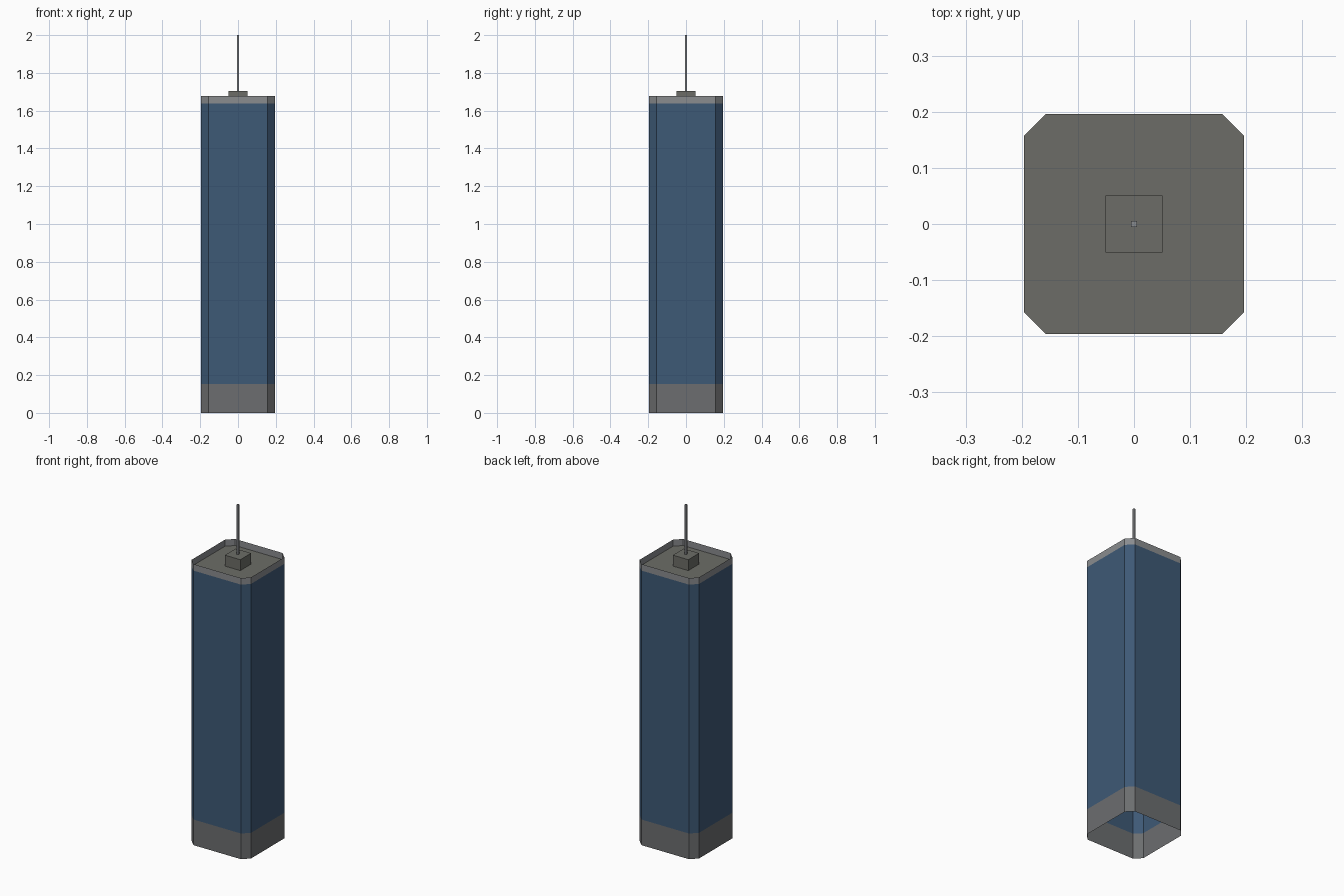
import bpy, bmesh

if "Cube" in bpy.data.objects:
    bpy.data.objects.remove(bpy.data.objects["Cube"])

HALF, CUT = 0.196, 0.157      # half width, and where the corner chamfers start
BASE_TOP, ROOF, TOP = 0.153, 1.638, 1.677

BLUE = (0.048, 0.100, 0.180, 1)
DARK_GREY = (0.150, 0.155, 0.160, 1)
MID_GREY = (0.255, 0.265, 0.275, 1)
ROOF_GREY = (0.150, 0.152, 0.135, 1)

# Chamfered square plan, counter-clockwise
PLAN = [(CUT, -HALF), (HALF, -CUT), (HALF, CUT), (CUT, HALF),
        (-CUT, HALF), (-HALF, CUT), (-HALF, -CUT), (-CUT, -HALF)]


def finish(name, bm, color):
    mesh = bpy.data.meshes.new(name)
    bm.to_mesh(mesh)
    bm.free()
    obj = bpy.data.objects.new(name, mesh)
    bpy.context.collection.objects.link(obj)
    mat = bpy.data.materials.new(name + "_material")
    mat.diffuse_color = color
    mat.use_nodes = True
    mat.node_tree.nodes["Principled BSDF"].inputs["Base Color"].default_value = mat.diffuse_color
    mesh.materials.append(mat)
    return obj


def wall_band(name, z0, z1, color):
    """Open, single-sheet ring of walls following the plan."""
    bm = bmesh.new()
    low = [bm.verts.new((x, y, z0)) for x, y in PLAN]
    high = [bm.verts.new((x, y, z1)) for x, y in PLAN]
    n = len(PLAN)
    for i in range(n):
        j = (i + 1) % n
        bm.faces.new((low[i], low[j], high[j], high[i]))
    return finish(name, bm, color)


def square_block(name, half, z0, z1, color):
    """Square block without an underside."""
    bm = bmesh.new()
    bmesh.ops.create_cube(bm, size=1)
    for v in bm.verts:
        v.co = (v.co.x * 2 * half, v.co.y * 2 * half, z1 if v.co.z > 0 else z0)
    bm.normal_update()
    under = [f for f in bm.faces if f.normal.z < -0.5]
    bmesh.ops.delete(bm, geom=under, context='FACES_ONLY')
    return finish(name, bm, color)


# Tower walls: grey base, blue glazing, lighter grey parapet
wall_band("base_walls", 0.0, BASE_TOP, DARK_GREY)
wall_band("glass_walls", BASE_TOP, ROOF, BLUE)
wall_band("parapet", ROOF, TOP, MID_GREY)

# Flat roof, sunk below the parapet
bm = bmesh.new()
bm.faces.new([bm.verts.new((x, y, ROOF)) for x, y in PLAN])
finish("roof", bm, ROOF_GREY)

# Plant room and mast
square_block("roof_plant_room", 0.051, ROOF, 1.703, ROOF_GREY)
square_block("antenna_mast", 0.005, 1.703, 2.0, MID_GREY)
